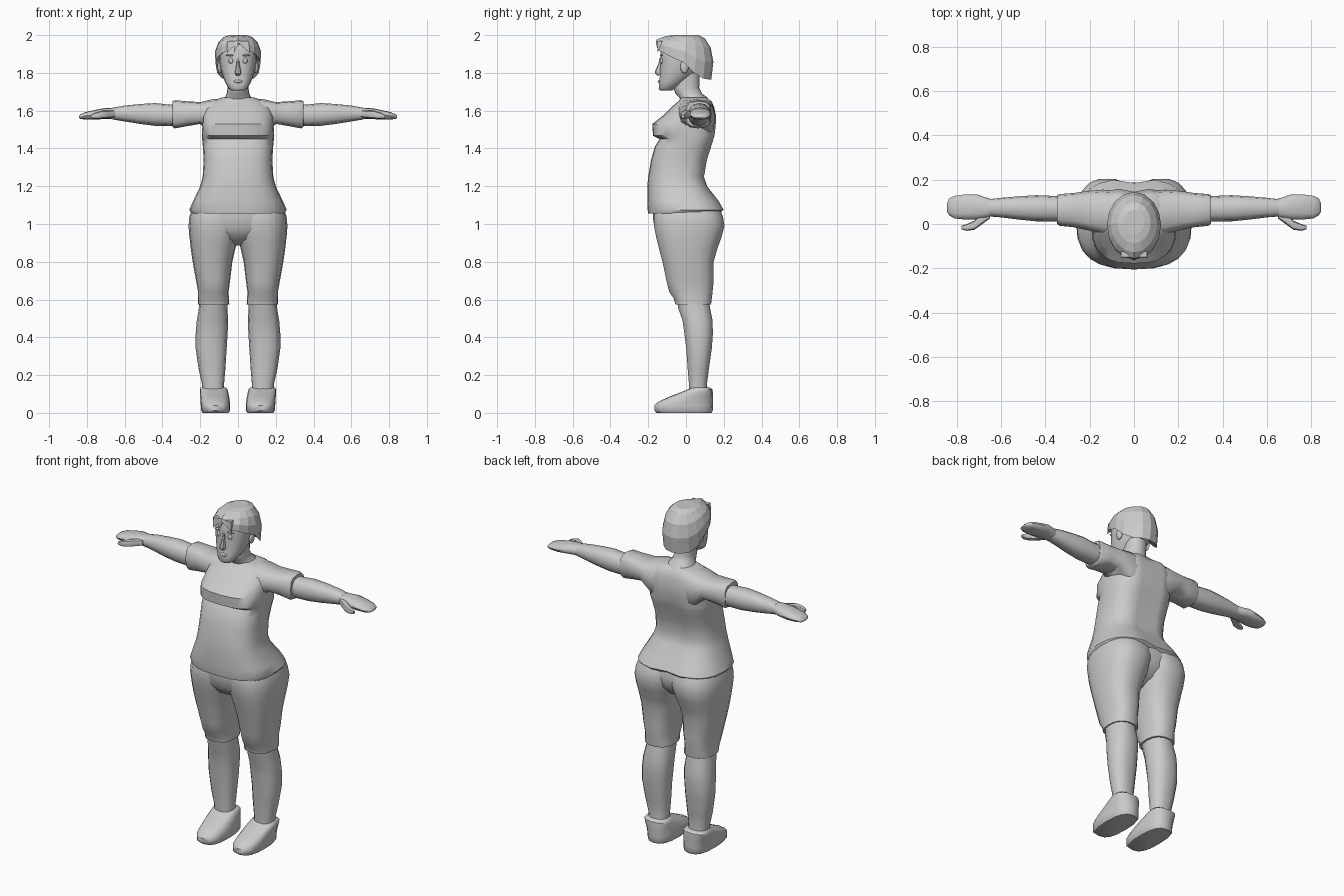
import bpy, bmesh, math

grey = bpy.data.materials.new("plain_grey")
grey.diffuse_color = (0.6, 0.6, 0.6, 1)


def finish(name, bm, mirror=False, angle=45):
    bmesh.ops.recalc_face_normals(bm, faces=bm.faces)
    me = bpy.data.meshes.new(name)
    bm.to_mesh(me)
    bm.free()
    me.materials.append(grey)
    ob = bpy.data.objects.new(name, me)
    bpy.context.collection.objects.link(ob)
    if mirror:
        ob.modifiers.new("mirror", "MIRROR")
    if angle:
        bpy.ops.object.select_all(action='DESELECT')
        ob.select_set(True)
        bpy.context.view_layer.objects.active = ob
        bpy.ops.object.shade_smooth_by_angle(angle=math.radians(angle))
    return ob


def skin(bm, rings):
    """Bridge successive rings of verts and cap both ends."""
    n = len(rings[0])
    for a, b in zip(rings, rings[1:]):
        for i in range(n):
            j = (i + 1) % n
            bm.faces.new((a[i], a[j], b[j], b[i]))
    bm.faces.new(rings[0])
    bm.faces.new(rings[-1])


def loft(name, axis, rows, p=2.4, n=16, mirror=False, groove=0, angle=45):
    """Rows are (station, a0, a1, b0, b1): rounded sections along an axis."""
    bm = bmesh.new()
    rings = []
    for s, a0, a1, b0, b1 in rows:
        ring = []
        for i in range(n):
            t = 2 * math.pi * i / n
            c, d = math.cos(t), math.sin(t)
            a = (a0 + a1) / 2 + (a1 - a0) / 2 * math.copysign(abs(c) ** (2 / p), c)
            b = (b0 + b1) / 2 + (b1 - b0) / 2 * math.copysign(abs(d) ** (2 / p), d)
            if groove and d > 0:
                b -= groove * math.exp(-(a / 0.05) ** 2)
            co = (a, b, s) if axis == 'z' else (s, a, b)
            ring.append(bm.verts.new(co))
        rings.append(ring)
    skin(bm, rings)
    return finish(name, bm, mirror, angle)


def sym(rows):
    """Rows (z, half width, front, back) to full sections."""
    return [(z, -w, w, f, b) for z, w, f, b in rows]


def blob(name, loc, size, mirror=False):
    bm = bmesh.new()
    bmesh.ops.create_uvsphere(bm, u_segments=12, v_segments=8, radius=1)
    for v in bm.verts:
        v.co = [l + c * s for l, c, s in zip(loc, v.co, size)]
    return finish(name, bm, mirror, 60)


# Shirt body with bust, belly and flared hem
loft("shirt_body", 'z', sym([
    (1.055, .245, -.20, .185), (1.075, .258, -.203, .205), (1.12, .238, -.205, .18),
    (1.20, .20, -.205, .118), (1.25, .187, -.20, .102), (1.34, .182, -.185, .118),
    (1.41, .186, -.165, .14), (1.45, .19, -.14, .152), (1.468, .192, -.175, .158),
    (1.53, .188, -.178, .165), (1.575, .188, -.12, .165), (1.62, .18, -.075, .155),
    (1.65, .14, -.04, .145), (1.67, .085, -.025, .12)]), p=2.7, n=24, groove=.02)

# Sleeves
loft("sleeve", 'x', [
    (.08, -.05, .15, 1.45, 1.665), (.14, -.05, .155, 1.47, 1.66),
    (.20, -.03, .15, 1.53, 1.645), (.27, -.015, .14, 1.518, 1.65),
    (.335, -.008, .135, 1.506, 1.655), (.347, 0, .13, 1.515, 1.65)],
    p=3, n=12, mirror=True)

# Arms and hands
loft("arm", 'x', [
    (.30, .012, .128, 1.52, 1.635), (.37, .012, .127, 1.518, 1.633),
    (.44, .012, .13, 1.52, 1.64), (.52, .02, .125, 1.53, 1.635),
    (.60, .03, .118, 1.543, 1.627), (.655, .034, .112, 1.552, 1.617)],
    n=12, mirror=True)
loft("hand", 'x', [
    (.64, .036, .112, 1.553, 1.617), (.67, .025, .12, 1.555, 1.615),
    (.71, .02, .134, 1.556, 1.613), (.76, .02, .134, 1.552, 1.603),
    (.81, .025, .127, 1.553, 1.592), (.835, .04, .115, 1.557, 1.58),
    (.843, .055, .095, 1.562, 1.572)], n=12, mirror=True)
loft("thumb", 'x', [
    (.65, .025, .07, 1.565, 1.602), (.69, -.005, .05, 1.56, 1.602),
    (.72, -.026, .015, 1.558, 1.60), (.755, -.031, 0, 1.556, 1.59),
    (.778, -.024, -.008, 1.56, 1.578)], n=8, mirror=True)

# Trousers: pelvis fills between two overlapping legs
loft("trouser_pelvis", 'z', sym([
    (1.08, .235, -.175, .175), (1.03, .25, -.175, .188), (.97, .235, -.165, .175),
    (.92, .16, -.13, .13), (.885, .03, -.06, .06)]), n=20)
loft("trouser_leg", 'z', [
    (1.07, -.03, .247, -.165, .185), (1.04, -.03, .257, -.172, .198),
    (.99, -.02, .262, -.172, .206), (.93, -.004, .257, -.16, .19),
    (.87, .014, .25, -.145, .168), (.80, .03, .24, -.126, .148),
    (.70, .042, .222, -.105, .148), (.64, .05, .211, -.09, .142),
    (.605, .048, .212, -.065, .138), (.575, .046, .212, -.058, .134)],
    p=2.5, n=18, mirror=True)

# Lower legs and shoes
loft("lower_leg", 'z', [
    (.60, .058, .203, -.05, .122), (.55, .056, .208, -.042, .13),
    (.49, .052, .218, -.02, .142), (.42, .055, .224, -.01, .144),
    (.34, .06, .224, 0, .138), (.23, .067, .208, .008, .122),
    (.15, .074, .19, .015, .112), (.09, .07, .19, .015, .12)],
    n=14, mirror=True)
loft("shoe", 'z', [
    (0, .05, .187, -.155, .135), (.012, .042, .195, -.168, .142),
    (.04, .041, .197, -.168, .143), (.06, .043, .198, -.145, .143),
    (.085, .047, .2, -.09, .143), (.11, .052, .202, -.025, .142),
    (.125, .056, .202, .01, .14), (.135, .066, .194, .03, .125)],
    p=2.7, n=16, mirror=True)

# Neck and head
loft("neck", 'z', sym([
    (1.63, .10, -.02, .13), (1.668, .072, -.035, .115), (1.69, .06, -.055, .085),
    (1.72, .056, -.068, .07), (1.80, .06, -.06, .072)]), p=2.2)
loft("head", 'z', sym([
    (1.706, .034, -.138, -.075), (1.718, .05, -.145, -.055), (1.75, .068, -.143, -.01),
    (1.78, .08, -.14, .03), (1.82, .092, -.138, .07), (1.87, .10, -.135, .09),
    (1.92, .10, -.138, .095), (1.965, .08, -.12, .08)]), p=2.3, n=18, angle=60)

# Face details
loft("nose", 'z', sym([
    (1.785, .010, -.15, -.12), (1.797, .017, -.164, -.12), (1.81, .015, -.163, -.12),
    (1.85, .008, -.146, -.12), (1.88, .006, -.14, -.12)]), n=8)
blob("lips", (0, -.138, 1.755), (.024, .012, .009))
blob("eye", (.037, -.127, 1.864), (.013, .009, .015), True)
blob("eyebrow", (.04, -.129, 1.893), (.024, .009, .005), True)
blob("ear", (.096, -.008, 1.832), (.012, .022, .035), True)

# Faceted hair cap: high parted rim in front, long at the back
rim = [1.96, 1.92, 1.905, 1.88, 1.855, 1.80, 1.77, 1.765, 1.765]
bm = bmesh.new()
rings = []
for f, s in [(.12, .78), (0, .98), (.4, 1.0), (.72, .86), (.93, .62), (1, .38)]:
    ring = []
    for i in range(16):
        t = math.pi * i / 8
        x, y = .122 * math.sin(t), -.15 * math.cos(t)
        z0 = rim[min(i, 16 - i)]
        ring.append(bm.verts.new((x * s, y * s - .013 + .02 * f, z0 + (2 - z0) * f)))
    rings.append(ring)
skin(bm, rings)
finish("hair", bm, angle=0)

# Pointed fringe locks on the forehead
bm = bmesh.new()
for x, tip, w in [(-.03, -.058, .028), (.03, .062, .028), (-.005, -.022, .016)]:
    top = [bm.verts.new((x + dx, y, 1.968)) for dx, y in
           [(-w, -.125), (w, -.125), (w, -.15), (-w, -.15)]]
    end = bm.verts.new((tip, -.152, 1.905))
    bm.faces.new(top)
    for i in range(4):
        bm.faces.new((top[i], top[(i + 1) % 4], end))
finish("fringe", bm, angle=0)
